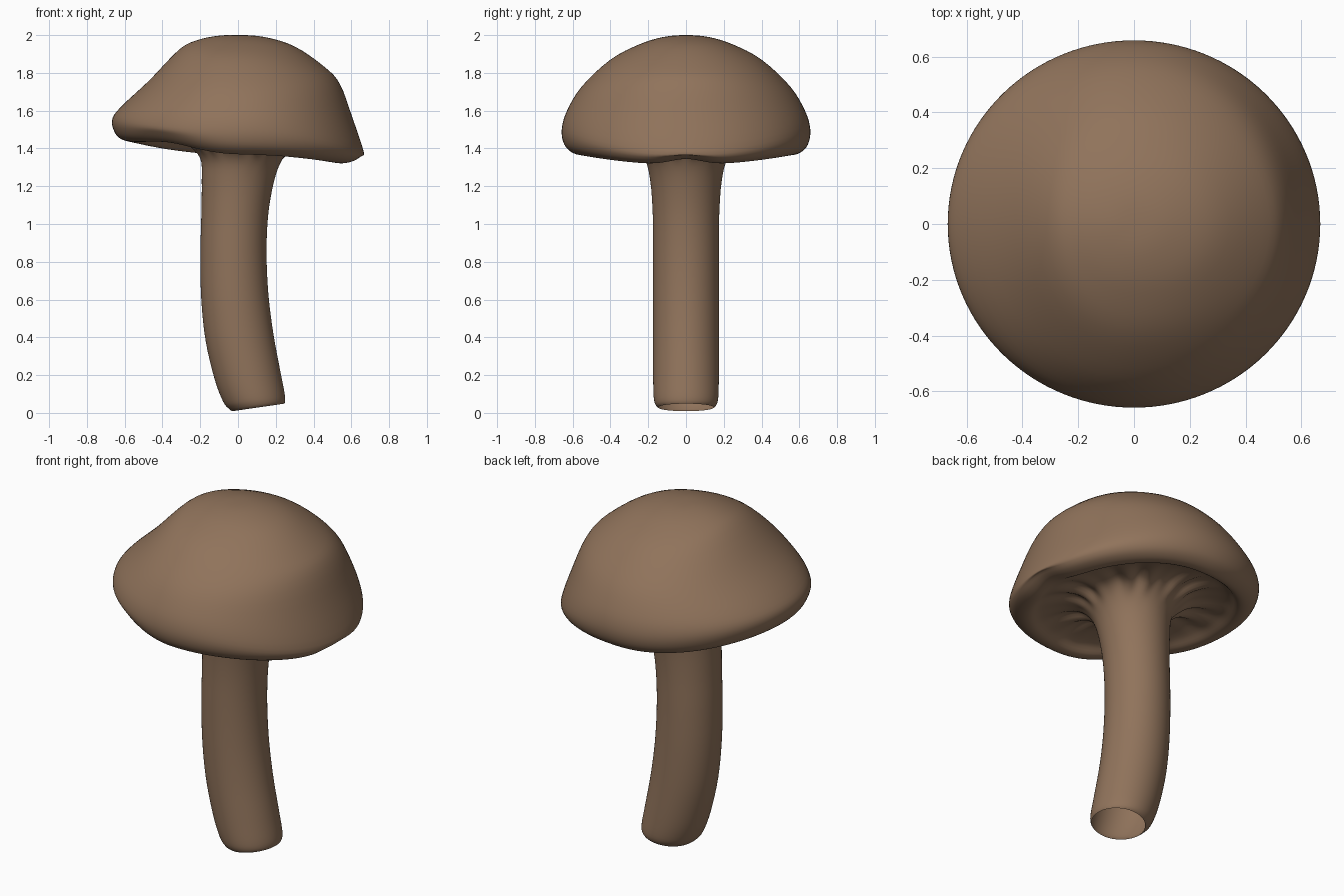
import bpy, bmesh, math

if "Cube" in bpy.data.objects:
    bpy.data.objects.remove(bpy.data.objects["Cube"])

SEG, SUB = 128, 4

# cap profiles (radius, z) from crown to inner lip, in three directions
LEFT = [(0, 2), (.1, 1.997), (.21, 1.975), (.31, 1.925), (.47, 1.76), (.62, 1.62),
        (.667, 1.55), (.65, 1.48), (.61, 1.445), (.56, 1.44)]
SIDE = [(0, 2), (.12, 1.99), (.25, 1.95), (.40, 1.87), (.55, 1.73), (.63, 1.6),
        (.658, 1.5), (.645, 1.42), (.60, 1.375), (.55, 1.37)]
RIGHT = [(0, 2), (.14, 1.99), (.3, 1.94), (.46, 1.83), (.54, 1.74), (.605, 1.565),
         (.665, 1.385), (.652, 1.335), (.60, 1.315), (.55, 1.32)]
# underside (radius, height above the rim plane, gill ripple)
UNDER = [(.5, .035, .003), (.42, .055, .010), (.34, .055, .014), (.275, .03, .012)]
# stem rings (centre x, z, x radius, y radius, slope)
STEM = [(.012, 1.335, .212, .215, -.06), (-.002, 1.22, .19, .188, -.03),
        (-.017, 1.05, .177, .176, 0), (-.024, .85, .175, .174, 0),
        (-.017, .62, .178, .174, .04), (.008, .4, .18, .174, .08),
        (.05, .2, .174, .174, .12), (.083, .085, .163, .171, .14),
        (.1, .045, .15, .162, .145), (.108, .029, .138, .148, .145)]


def bump(a, centre, width):
    d = math.atan2(math.sin(a - centre), math.cos(a - centre))
    return math.exp(-(d / width) ** 2)


def column(a):
    """Control points from crown to stem foot at angle a."""
    c, s = math.cos(a), math.sin(a)
    w = c * c
    pts = []
    wave = .03 * bump(a, 0, .2) + .035 * bump(a, math.radians(232), .4)
    for i, (p, q) in enumerate(zip(RIGHT if c > 0 else LEFT, SIDE)):
        r = p[0] * w + q[0] * (1 - w)
        z = p[1] * w + q[1] * (1 - w) + (wave if i > 6 else 0)
        pts.append((r * c, r * s, z))
    ripple = math.cos(13 * a) * .6 + math.cos(19 * a + 1) * .5 + math.cos(7 * a + 2) * .3
    for r, h, k in UNDER:
        pts.append((r * c, r * s, 1.38 - .1 * r * c + h + k * ripple))
    for cx, z, rx, ry, t in STEM:
        pts.append((cx + rx * c, ry * s, z + t * rx * c))
    return pts


def smooth(pts):
    """Catmull-Rom sampling through the control points."""
    out = []
    for i in range(len(pts) - 1):
        p0 = pts[i - 1] if i else (-pts[1][0], -pts[1][1], pts[1][2])
        p1, p2, p3 = pts[i], pts[i + 1], pts[min(i + 2, len(pts) - 1)]
        for k in range(SUB):
            t = k / SUB
            out.append(tuple(.5 * (2 * b + (d - a) * t + (2 * a - 5 * b + 4 * d - e) * t * t
                                   + (3 * b - a - 3 * d + e) * t ** 3)
                             for a, b, d, e in zip(p0, p1, p2, p3)))
    return out + [pts[-1]]


# one continuous skin: cap, gills and stem, open at the foot
bm = bmesh.new()
cols = [smooth(column(2 * math.pi * i / SEG)) for i in range(SEG)]
crown = bm.verts.new((0, 0, 2))
grid = [[bm.verts.new(p) for p in col[1:]] for col in cols]
for i in range(SEG):
    A, B = grid[i], grid[(i + 1) % SEG]
    bm.faces.new((crown, A[0], B[0]))
    for j in range(len(A) - 1):
        bm.faces.new((A[j], A[j + 1], B[j + 1], B[j]))
for f in bm.faces:
    f.smooth = True
mesh = bpy.data.meshes.new("mushroom")
bm.to_mesh(mesh)
bm.free()

brown = bpy.data.materials.new("mushroom brown")
brown.diffuse_color = (.28, .172, .105, 1)
brown.use_nodes = True
brown.node_tree.nodes["Principled BSDF"].inputs["Base Color"].default_value = brown.diffuse_color
mesh.materials.append(brown)
obj = bpy.data.objects.new("mushroom", mesh)
bpy.context.collection.objects.link(obj)
